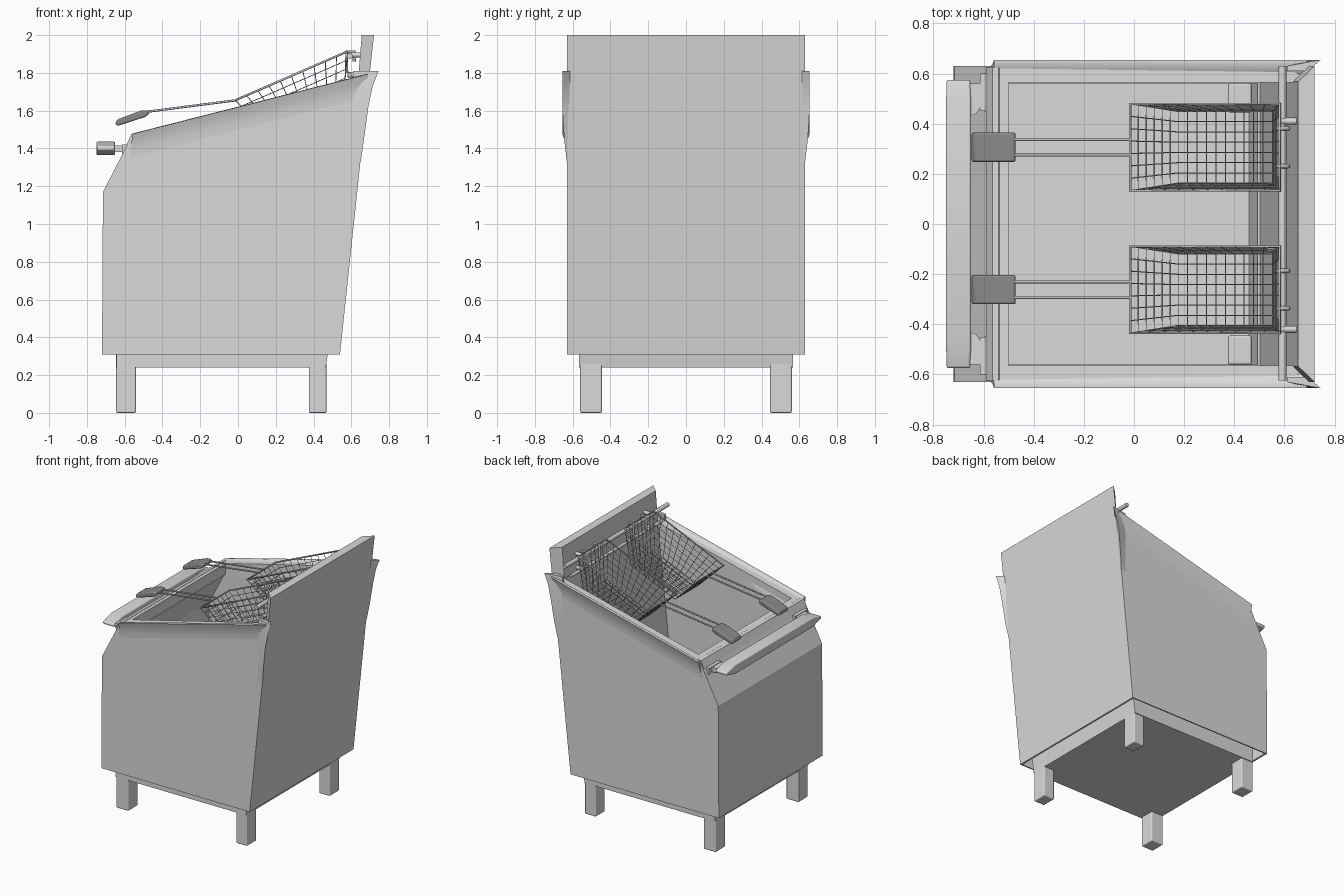
import bpy, bmesh, math
from mathutils import Vector

cube = bpy.data.objects.get("Cube")
if cube:
    bpy.data.objects.remove(cube, do_unlink=True)


def material(name, value):
    m = bpy.data.materials.new(name)
    m.use_nodes = True
    color = (value, value, value, 1)
    m.diffuse_color = color
    m.node_tree.nodes["Principled BSDF"].inputs["Base Color"].default_value = color
    return m


steel = material("brushed steel", 0.7)
wire = material("basket wire", 0.55)
grip = material("dark grip", 0.25)


def finish(name, bm, mat, bevel=0, smooth=False):
    bmesh.ops.recalc_face_normals(bm, faces=bm.faces)
    me = bpy.data.meshes.new(name)
    bm.to_mesh(me)
    bm.free()
    me.materials.append(mat)
    ob = bpy.data.objects.new(name, me)
    bpy.context.collection.objects.link(ob)
    if bevel:
        b = ob.modifiers.new("Bevel", "BEVEL")
        b.width, b.segments = bevel, 3
    if smooth:
        bpy.ops.object.select_all(action="DESELECT")
        ob.select_set(True)
        bpy.context.view_layer.objects.active = ob
        bpy.ops.object.shade_smooth_by_angle(angle=math.radians(40))
    return ob


def loft(name, rings, mat, **kw):
    """Closed solid through matching rings of points."""
    bm = bmesh.new()
    vs = [[bm.verts.new(p) for p in r] for r in rings]
    n = len(vs[0])
    for a, b in zip(vs, vs[1:]):
        for i in range(n):
            bm.faces.new((a[i], a[(i + 1) % n], b[(i + 1) % n], b[i]))
    bm.faces.new(vs[0])
    bm.faces.new(vs[-1])
    return finish(name, bm, mat, **kw)


def prism(name, profile, y0, y1, mat, **kw):
    """Extrude an x-z profile across y."""
    return loft(name, [[(x, y, z) for x, z in profile] for y in (y0, y1)], mat, **kw)


def box(name, x0, x1, y0, y1, z0, z1, mat, **kw):
    return prism(name, [(x0, z0), (x1, z0), (x1, z1), (x0, z1)], y0, y1, mat, **kw)


def subtract(target, cutter):
    cutter.hide_render = True
    cutter.hide_set(True)
    cut = target.modifiers.new("Cut", "BOOLEAN")
    cut.object, cut.operation, cut.solver = cutter, "DIFFERENCE", "EXACT"


def rod(name, points, radius, mat, closed=False):
    cu = bpy.data.curves.new(name, "CURVE")
    cu.dimensions = "3D"
    cu.bevel_depth, cu.bevel_resolution = radius, 2
    cu.use_fill_caps = True
    sp = cu.splines.new("POLY")
    sp.points.add(len(points) - 1)
    for p, co in zip(sp.points, points):
        p.co = (*co, 1)
    sp.use_cyclic_u = closed
    cu.materials.append(mat)
    ob = bpy.data.objects.new(name, cu)
    bpy.context.collection.objects.link(ob)
    return ob


# Cabinet, hollowed from the top, with a gap around the tub underneath
cabinet = prism("cabinet", [(-0.72, 0.31), (-0.715, 1.17), (-0.56, 1.47), (0.64, 1.765),
                            (0.694, 1.765), (0.54, 0.31)], -0.63, 0.63, steel)
subtract(cabinet, prism("tank_cutter", [(-0.64, 0.2), (-0.64, 1.15), (-0.5, 1.42), (-0.5, 2.3),
                                        (0.3, 2.3), (0.638, 1.79), (0.47, 0.2)],
                        -0.565, 0.565, steel))
subtract(cabinet, box("skirt_cutter", -0.705, 0.526, -0.62, 0.62, 0.2, 0.45, steel))

# Tub floor and lower walls
tub = prism("tub", [(-0.642, 0.24), (0.465, 0.24), (0.502, 0.5), (-0.642, 0.5)], -0.567, 0.567, steel)
subtract(tub, prism("tub_cutter", [(-0.63, 0.26), (0.459, 0.26), (0.507, 0.6), (-0.63, 0.6)],
                    -0.56, 0.56, steel))

# Splash panel with mitred ends
loft("splash_panel", [[(xf, -0.568, z), (xf, 0.568, z), (xb, 0.63, z), (xb, -0.63, z)]
                      for xf, xb, z in ((0.636, 0.694, 1.765), (0.655, 0.72, 2))], steel)

# Legs
for fx, x0, x1 in (("front", -0.645, -0.54), ("back", 0.375, 0.468)):
    for side, s in (("left", 1), ("right", -1)):
        ys = sorted((s * 0.445, s * 0.56))
        box(f"{fx}_leg_{side}", x0, x1, *ys, 0, 0.33, steel, bevel=0.008)

# Flared side rims, swept up the sloping top, with a flick at the rear corner
section = [(0.629, -0.13), (0.632, -0.08), (0.64, -0.03), (0.655, 0.012), (0.635, 0.014),
           (0.59, -0.015), (0.565, -0.05), (0.565, -0.13)]
flick = [(1.33, 0.65, 0.631), (1.45, 0.667, 0.645), (1.62, 0.69, 0.655),
         (1.73, 0.713, 0.655), (1.81, 0.745, 0.655)]
for side, s in (("left", 1), ("right", -1)):
    loft(f"side_rim_{side}",
         [[(x + 0.106 * u, s * o, z + u) for o, u in section]
          for x, z in ((-0.56, 1.465), (0.688, 1.782))], steel, smooth=True)
    loft(f"rim_corner_{side}",
         [[(0.61, s * 0.61, z), (0.535 + (z - 0.31) * 0.106, s * 0.61, z), (tip, s * y, z),
           (0.61, s * 0.63, z)] for z, tip, y in flick], steel, smooth=True)

# Front rim
prism("front_rim", [(-0.59, 1.42), (-0.565, 1.475), (-0.54, 1.478), (-0.5, 1.45), (-0.5, 1.4)],
      -0.625, 0.625, steel, smooth=True)

# Front rail with tapered ends, and its brackets
loft("front_rail", [[(-0.75 + i, y, 1.4 - h), (-0.65 - i, y, 1.4 - h),
                     (-0.65 - i, y, 1.4 + h), (-0.75 + i, y, 1.4 + h)]
                    for y, h, i in ((-0.575, 0.01, 0.003), (-0.47, 0.036, 0), (0.47, 0.036, 0),
                                    (0.575, 0.01, 0.003))], steel, bevel=0.008, smooth=True)
for side, s in (("left", 1), ("right", -1)):
    outline = [(-0.655, 0.56), (-0.655, 0.43), (-0.63, 0.44), (-0.61, 0.47), (-0.59, 0.54), (-0.59, 0.56)]
    loft(f"rail_bracket_{side}", [[(x, s * y, z) for x, y in outline] for z in (1.38, 1.415)], steel)
    box(f"bracket_plate_{side}", -0.615, -0.585, *sorted((s * 0.45, s * 0.6)), 1.37, 1.42, steel)

# Hanging rods and pegs on the splash panel
rod("hanging_rod_upper", [(0.592, -0.625, 1.89), (0.592, 0.63, 1.89)], 0.016, steel)
rod("hanging_rod_lower", [(0.592, -0.55, 1.79), (0.592, 0.55, 1.79)], 0.012, steel)
for side, y in (("left", 0.41), ("right", -0.42)):
    for z in (1.895, 1.79):
        rod(f"rod_peg_{side}", [(0.58, y, z), (0.65, y, z)], 0.014, steel)

# Baskets: s runs along the slope, t across, w from rim (0) to floor (1)
TILT = math.radians(23.5)
along = Vector((math.cos(TILT), 0, math.sin(TILT)))
down = Vector((math.sin(TILT), 0, -math.cos(TILT)))
NS, NT, NW = 10, 7, 6


def basket_point(yc, s, t, w):
    u0, u1 = 0.1 * w, 0.65 - 0.14 * w
    half = 0.173 - 0.03 * w
    return (Vector((-0.015, yc, 1.655)) + along * (u0 + (u1 - u0) * s)
            + down * 0.25 * w + Vector((0, half * t, 0)))


def basket(label, yc):
    bm = bmesh.new()

    def sheet(f, na, nb):
        v = [[bm.verts.new(f(a / na, b / nb)) for b in range(nb + 1)] for a in range(na + 1)]
        for a in range(na):
            for b in range(nb):
                bm.faces.new((v[a][b], v[a + 1][b], v[a + 1][b + 1], v[a][b + 1]))

    sheet(lambda a, b: basket_point(yc, a, 2 * b - 1, 1), NS, NT)
    for e in (0, 1):
        sheet(lambda a, b: basket_point(yc, a, 2 * e - 1, b), NS, NW)
        sheet(lambda a, b: basket_point(yc, e, 2 * a - 1, b), NT, NW)
    bmesh.ops.remove_doubles(bm, verts=bm.verts, dist=0.0005)
    mesh = finish(f"basket_mesh_{label}", bm, wire)
    w = mesh.modifiers.new("Wires", "WIREFRAME")
    w.thickness, w.use_even_offset = 0.006, False

    rim = [basket_point(yc, s, t, 0) for s, t in ((0, -1), (1, -1), (1, 1), (0, 1))]
    rod(f"basket_rim_{label}", rim, 0.006, wire, closed=True)

    # Handle wires, grip and hooks
    for t in (-1, 1):
        y = yc + t * 0.031
        rod(f"handle_wire_{label}", [(-0.01, y, 1.655), (-0.5, y, 1.592)], 0.006, wire)
        y = yc + t * 0.075
        rod(f"basket_hook_{label}", [(0.575, y, 1.8), (0.575, y, 1.912), (0.615, y, 1.912),
                                     (0.615, y, 1.86)], 0.009, wire)
    prism(f"grip_{label}", [(-0.65, 1.528), (-0.635, 1.52), (-0.49, 1.567), (-0.47, 1.585),
                            (-0.475, 1.602), (-0.51, 1.602), (-0.64, 1.553)],
          yc - 0.058, yc + 0.058, grip, bevel=0.008, smooth=True)


basket("left", 0.306)
basket("right", -0.262)
